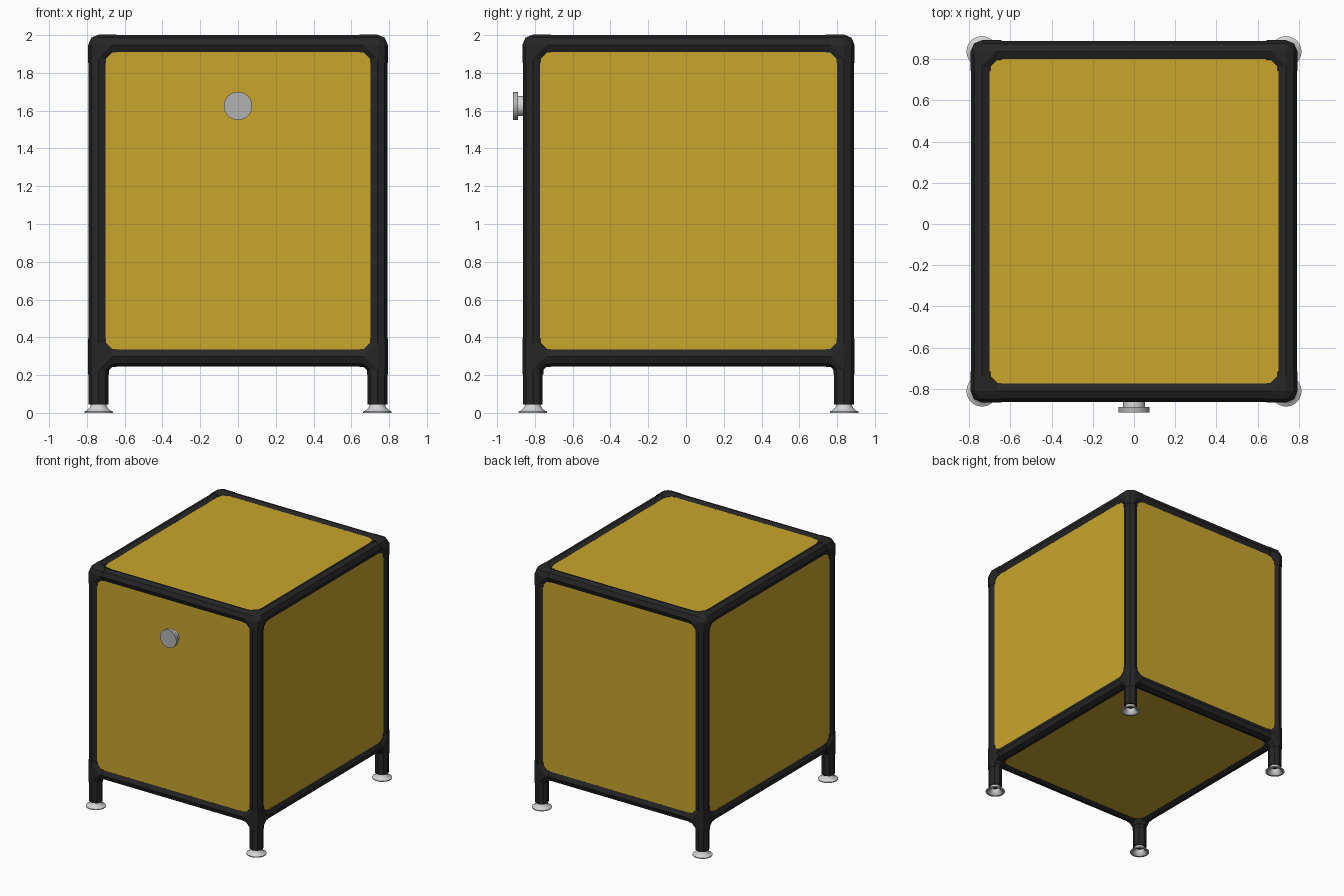
import bpy, bmesh, math
from mathutils import Vector, Matrix

if "Cube" in bpy.data.objects:
    bpy.data.objects.remove(bpy.data.objects["Cube"], do_unlink=True)


def material(name, rgb):
    m = bpy.data.materials.new(name)
    m.use_nodes = True
    m.diffuse_color = (*rgb, 1)
    m.node_tree.nodes["Principled BSDF"].inputs["Base Color"].default_value = (*rgb, 1)
    return m


YELLOW = material("mustard yellow", (0.578, 0.381, 0.025))
BLACK = material("black", (0.019, 0.019, 0.019))
GREY = material("mid grey", (0.45, 0.45, 0.45))
PALE = material("pale grey", (0.66, 0.66, 0.66))

# Frame axis positions and tube sizes
PX, FRONT, BACK = 0.738, -0.811, 0.837
LOW, HIGH = 0.299, 1.947
R_TUBE, R_JOINT, REACH, FILLET = 0.0525, 0.0555, 0.095, 0.072
SKIN, THICK = 0.037, 0.02
SIDES = 8
X, Y, Z = Vector((1, 0, 0)), Vector((0, 1, 0)), Vector((0, 0, 1))


def finish(name, bm, mat, smooth=False):
    bmesh.ops.recalc_face_normals(bm, faces=bm.faces)
    mesh = bpy.data.meshes.new(name)
    bm.to_mesh(mesh)
    bm.free()
    mesh.materials.append(mat)
    ob = bpy.data.objects.new(name, mesh)
    bpy.context.collection.objects.link(ob)
    if smooth:
        bpy.ops.object.select_all(action='DESELECT')
        ob.select_set(True)
        bpy.context.view_layer.objects.active = ob
        bpy.ops.object.shade_smooth_by_angle(angle=math.radians(35))
    return ob


def ring(centre, axis, r):
    """Octagon around an axis, with its corners on the other two axes."""
    u = Y if abs(axis.x) > 0.5 else X
    v = axis.cross(u)
    turns = [2 * math.pi * i / SIDES for i in range(SIDES)]
    return [centre + r * (u * math.cos(t) + v * math.sin(t)) for t in turns]


def add_tube(bm, a, b, r):
    axis = (b - a).normalized()
    ra = [bm.verts.new(p) for p in ring(a, axis, r)]
    rb = [bm.verts.new(p) for p in ring(b, axis, r)]
    bm.faces.new(ra)
    bm.faces.new(rb)
    for i in range(SIDES):
        j = (i + 1) % SIDES
        bm.faces.new((ra[i], ra[j], rb[j], rb[i]))


def tube(name, a, b):
    bm = bmesh.new()
    add_tube(bm, Vector(a), Vector(b), R_TUBE)
    finish(name, bm, BLACK)


def joint(name, centre, arms):
    """Chamfered corner hub with a short sleeve along every arm."""
    bm = bmesh.new()
    c = Vector(centre)
    for arm in arms:
        for d in (0, FILLET):
            for p in ring(c + arm * d, arm, R_JOINT):
                bm.verts.new(p)
    hull = bmesh.ops.convex_hull(bm, input=bm.verts[:])
    loose = {g for g in hull["geom_interior"] if isinstance(g, bmesh.types.BMVert)}
    bmesh.ops.delete(bm, geom=list(loose), context='VERTS')
    for arm in arms:
        add_tube(bm, c + arm * FILLET * 0.5, c + arm * REACH, R_JOINT)
    finish(name, bm, BLACK)


def lathe(name, profile, matrix, mat, steps=32):
    bm = bmesh.new()
    verts = [bm.verts.new((r, 0, z)) for r, z in profile]
    edges = [bm.edges.new(pair) for pair in zip(verts, verts[1:])]
    bmesh.ops.spin(bm, geom=verts + edges, cent=(0, 0, 0), axis=(0, 0, 1),
                   angle=2 * math.pi, steps=steps)
    bmesh.ops.remove_doubles(bm, verts=bm.verts, dist=1e-5)
    bm.transform(matrix)
    finish(name, bm, mat, smooth=True)


def panel(name, lo, hi):
    bm = bmesh.new()
    lo, hi = Vector(lo), Vector(hi)
    size = hi - lo
    bmesh.ops.create_cube(bm, size=1, matrix=Matrix.Translation((lo + hi) / 2)
                          @ Matrix.Diagonal((*size, 1)))
    finish(name, bm, YELLOW)


# Corners: posts, legs, joints and feet
foot_profile = [(0.06, 0), (0.075, 0), (0.075, 0.007), (0.062, 0.013), (0.05, 0.024),
                (0.042, 0.038), (0.039, 0.055), (0.03, 0.055), (0.034, 0.03),
                (0.045, 0.012), (0.06, 0)]
for side, x in (("left", PX), ("right", -PX)):
    for end, y in (("front", FRONT), ("back", BACK)):
        tag = f"{end}_{side}"
        inx = -X if x > 0 else X
        iny = Y if y < 0 else -Y
        tube(f"post_{tag}", (x, y, LOW), (x, y, HIGH))
        tube(f"leg_{tag}", (x, y, 0.045), (x, y, LOW))
        joint(f"top_joint_{tag}", (x, y, HIGH), (inx, iny, -Z))
        joint(f"bottom_joint_{tag}", (x, y, LOW), (inx, iny, Z, -Z))
        lathe(f"foot_{tag}", foot_profile, Matrix.Translation((x, y, 0)), PALE)

# Horizontal rails
for level, z in (("bottom", LOW), ("top", HIGH)):
    for end, y in (("front", FRONT), ("back", BACK)):
        tube(f"{level}_rail_{end}", (-PX, y, z), (PX, y, z))
    for side, x in (("left", PX), ("right", -PX)):
        tube(f"{level}_rail_{side}", (x, FRONT, z), (x, BACK, z))

# Panels between the tubes on all six sides
low, high = (-PX, FRONT, LOW), (PX, BACK, HIGH)
names = (("right_panel", "left_panel"), ("front_panel", "back_panel"),
         ("bottom_panel", "top_panel"))
for axis, (low_name, high_name) in enumerate(names):
    a, b = list(low), list(high)
    a[axis] = low[axis] - SKIN
    b[axis] = a[axis] + THICK
    panel(low_name, a, b)
    a, b = list(low), list(high)
    b[axis] = high[axis] + SKIN
    a[axis] = b[axis] - THICK
    panel(high_name, a, b)

# Round pull knob on the front panel
face = FRONT - SKIN
knob = Matrix.Translation((0, face, 1.625)) @ Matrix.Rotation(math.pi / 2, 4, 'X')
lathe("knob_stem", [(0, -0.005), (0.053, -0.005), (0.053, 0.045), (0, 0.045)], knob, PALE)
lathe("knob_disc", [(0, 0.041), (0.075, 0.041), (0.075, 0.067), (0, 0.067)], knob, GREY)
